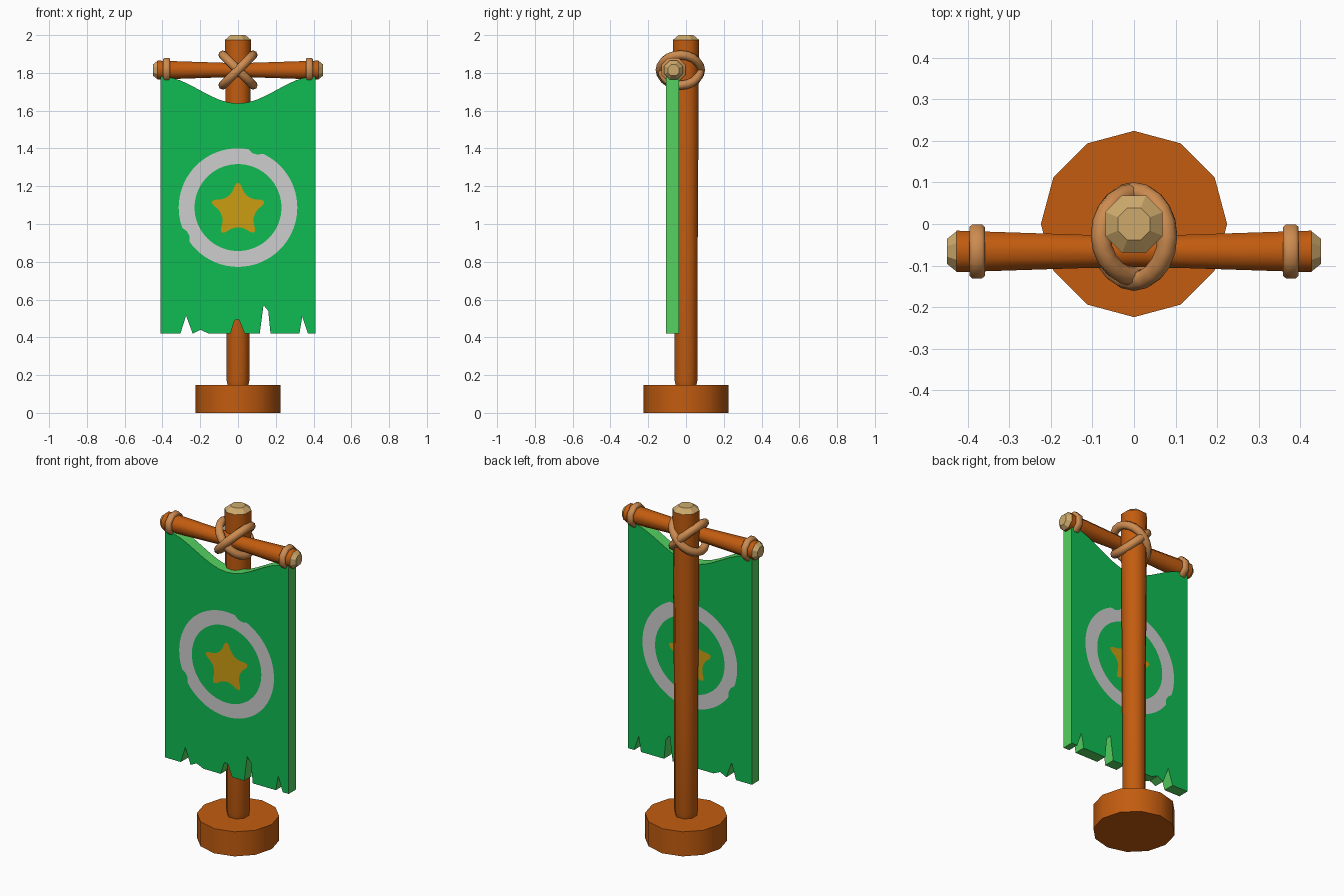
import bpy, bmesh, math
from mathutils import Matrix, Vector

if "Cube" in bpy.data.objects:
    bpy.data.objects.remove(bpy.data.objects["Cube"])


def material(name, rgb):
    m = bpy.data.materials.new(name)
    m.diffuse_color = (*rgb, 1)
    m.use_nodes = True
    m.node_tree.nodes["Principled BSDF"].inputs["Base Color"].default_value = m.diffuse_color
    return m


WOOD = material("brown wood", (0.54, 0.107, 0.005))
TAN = material("cut wood", (0.61, 0.40, 0.15))
ROPE = material("rope", (0.61, 0.26, 0.08))
GREEN = material("green cloth", (0.005, 0.50, 0.085))
EDGE = material("light green edge", (0.09, 0.645, 0.117))
WHITE = material("pale grey paint", (0.61, 0.61, 0.61))
GOLD = material("gold paint", (0.60, 0.34, 0.006))

UP = Matrix.Identity(4)
ALONG_X = Matrix.Rotation(math.pi / 2, 4, 'Y')
BAR_Y, BAR_Z = -0.066, 1.815


def finish(name, bm, mats, smooth=None):
    me = bpy.data.meshes.new(name)
    bm.normal_update()
    bm.to_mesh(me)
    bm.free()
    ob = bpy.data.objects.new(name, me)
    bpy.context.collection.objects.link(ob)
    for m in mats:
        me.materials.append(m)
    if smooth:
        bpy.ops.object.select_all(action='DESELECT')
        ob.select_set(True)
        bpy.context.view_layer.objects.active = ob
        bpy.ops.object.shade_smooth_by_angle(angle=math.radians(smooth))
    return ob


def lathe(name, profile, sides, loc, turn, mat, phase=0.5, smooth=None, caps=(True, True)):
    """Turned part; profile is (flat half-width, height) from bottom to top."""
    bm = bmesh.new()
    grow = 1 / math.cos(math.pi / sides) if phase else 1
    rings = []
    for r, h in profile:
        ring = []
        for i in range(sides):
            a = 2 * math.pi * (i + phase) / sides
            p = turn @ Vector((r * grow * math.cos(a), r * grow * math.sin(a), h))
            ring.append(bm.verts.new(p + Vector(loc)))
        rings.append(ring)
    for lo, hi in zip(rings, rings[1:]):
        for i in range(sides):
            j = (i + 1) % sides
            bm.faces.new((lo[i], lo[j], hi[j], hi[i]))
    if caps[0]:
        bm.faces.new(rings[0][::-1])
    if caps[1]:
        bm.faces.new(rings[-1])
    return finish(name, bm, [mat], smooth)


# Base, pole and its cut top
lathe("base", [(0.224, 0), (0.224, 0.147)], 12, (0, 0, 0), UP, WOOD, phase=0, smooth=35)
lathe("pole", [(0.055, 0.145), (0.061, 0.175), (0.062, 0.9), (0.069, 1.975)], 8,
      (0, 0, 0), UP, WOOD, smooth=50, caps=(False, False))
lathe("pole_tip", [(0.069, 1.975), (0.039, 2.0)], 8, (0, 0, 0), UP, TAN, caps=(False, True))

# Crossbar, slimmer in the middle
lathe("crossbar", [(0.05, -0.427), (0.038, -0.06), (0.038, 0.06), (0.05, 0.427)], 8,
      (0, BAR_Y, BAR_Z), ALONG_X, WOOD, smooth=50, caps=(False, False))
for side, s in (("left", -1), ("right", 1)):
    turn = Matrix.Rotation(s * math.pi / 2, 4, 'Y')
    lathe(f"crossbar_tip_{side}", [(0.05, 0.425), (0.03, 0.45)], 8,
          (0, BAR_Y, BAR_Z), turn, TAN, caps=(False, True))
    # Rope band round each end
    lathe(f"rope_band_{side}", [(0.047, 0.359), (0.059, 0.359), (0.065, 0.366), (0.065, 0.389),
                                (0.059, 0.396), (0.047, 0.396)], 8,
          (0, BAR_Y, BAR_Z), turn, ROPE, smooth=50, caps=(False, False))

# Crossed rope loops lashing bar to pole
for name, s, cy, b in (("rope_loop_a", 1, -0.03, 0.107), ("rope_loop_b", -1, -0.026, 0.100)):
    cu = bpy.data.curves.new(name, 'CURVE')
    cu.dimensions = '3D'
    cu.bevel_depth = 0.024
    cu.bevel_resolution = 2
    sp = cu.splines.new('POLY')
    n = 20
    sp.points.add(n - 1)
    sp.use_cyclic_u = True
    for i, p in enumerate(sp.points):
        a = 2 * math.pi * i / n
        d = 0.08 * math.cos(a)
        p.co = (d, cy + b * math.sin(a), BAR_Z + s * d, 1)
    ob = bpy.data.objects.new(name, cu)
    bpy.context.collection.objects.link(ob)
    cu.materials.append(ROPE)
    bpy.ops.object.select_all(action='DESELECT')
    ob.select_set(True)
    bpy.context.view_layer.objects.active = ob
    bpy.ops.object.convert(target='MESH')
    bpy.ops.object.shade_smooth_by_angle(angle=math.radians(60))

# Banner cloth: torn bottom edge, sagging top edge
FRONT, BACK = -0.106, -0.038
bottom = [(-0.41, 0.42), (-0.305, 0.42), (-0.275, 0.515), (-0.24, 0.42), (-0.2, 0.44),
          (-0.155, 0.42), (-0.04, 0.42), (-0.018, 0.49), (0.005, 0.495), (0.035, 0.42),
          (0.115, 0.42), (0.135, 0.57), (0.16, 0.54), (0.172, 0.42), (0.325, 0.42),
          (0.34, 0.51), (0.37, 0.42), (0.41, 0.42)]
top = []
for i in range(17):
    x = 0.41 - 0.82 * i / 16
    top.append((x, 1.71 - 0.072 * math.cos(math.pi * x / 0.41)))
bm = bmesh.new()
face = bm.faces.new([bm.verts.new((x, FRONT, z)) for x, z in bottom + top])
ext = bmesh.ops.extrude_face_region(bm, geom=[face], use_keep_orig=True)
bmesh.ops.translate(bm, vec=(0, BACK - FRONT, 0),
                    verts=[v for v in ext["geom"] if isinstance(v, bmesh.types.BMVert)])
bmesh.ops.recalc_face_normals(bm, faces=bm.faces)
for f in bm.faces:
    f.material_index = 0 if abs(f.normal.y) > 0.9 else 1
finish("banner_cloth", bm, [GREEN, EDGE])


# Painted emblem on both faces: a worn ring and a rounded star
def ring_radius(a):
    for worn in (72, 208):
        if abs(math.degrees(a) - worn) < 5:
            return 0.298
    return 0.314


def rounded(pts, times=2):
    for _ in range(times):
        pts = [p.lerp(q, t) for p, q in zip(pts, pts[1:] + pts[:1]) for t in (0.25, 0.75)]
    return pts


star = []
for i in range(10):
    a = math.pi / 2 + i * math.pi / 5
    r = 0.075 if i % 2 else 0.172
    star.append(Vector((r * math.cos(a), 1.073 + r * math.sin(a))))
star = rounded(star)

for side, y, flip in (("front", FRONT - 0.002, False), ("back", BACK + 0.002, True)):
    bm = bmesh.new()
    n = 72
    loops = []
    for rule in (ring_radius, lambda a: 0.23):
        loop = []
        for i in range(n):
            a = 2 * math.pi * i / n
            loop.append(bm.verts.new((rule(a) * math.cos(a), y, 1.087 + rule(a) * math.sin(a))))
        loops.append(loop)
    out, inn = loops
    for i in range(n):
        j = (i + 1) % n
        quad = (inn[i], out[i], out[j], inn[j])
        bm.faces.new(quad[::-1] if flip else quad)
    finish(f"painted_ring_{side}", bm, [WHITE])

    bm = bmesh.new()
    vs = [bm.verts.new((p.x, y, p.y)) for p in star]
    bm.faces.new(vs[::-1] if flip else vs)
    finish(f"painted_star_{side}", bm, [GOLD])
